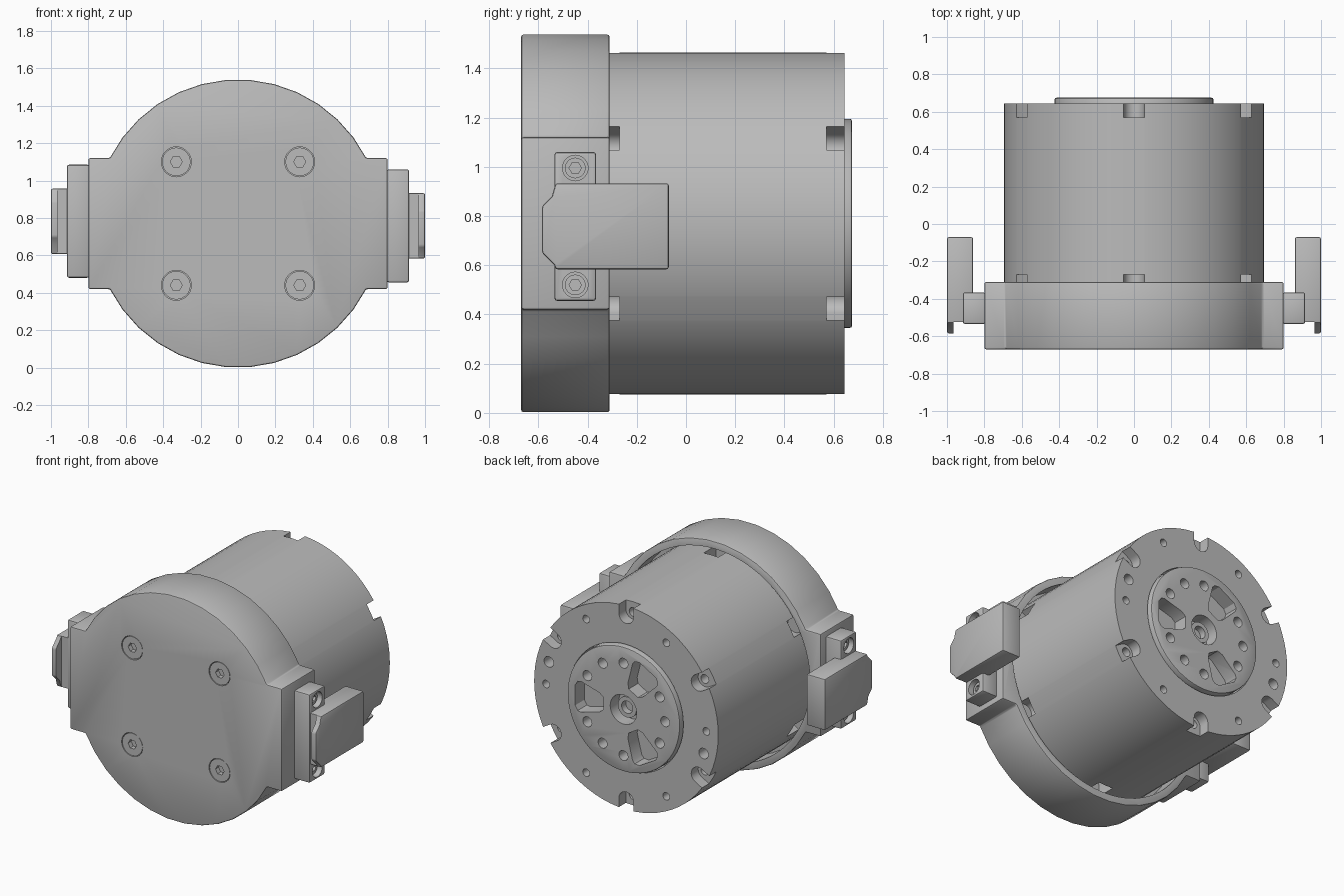
import bpy
import math

if "Cube" in bpy.data.objects:
    bpy.data.objects.remove(bpy.data.objects["Cube"])

AXIS_Z = 0.77  # height of the motor axis

metal = bpy.data.materials.new("grey_metal")
metal.use_nodes = True
GREY = (0.5, 0.5, 0.5, 1)
metal.diffuse_color = GREY
metal.node_tree.nodes["Principled BSDF"].inputs["Base Color"].default_value = GREY


def prism(name, pts, lo, hi, axis="Y", flip=1):
    """Extrude an outline along Y (points are x, z) or X (points are y, z)."""
    if axis == "Y":
        verts = [(u * flip, t, v * flip + AXIS_Z) for t in (lo, hi) for u, v in pts]
    else:
        verts = [(t * flip, u, v * flip + AXIS_Z) for t in (lo, hi) for u, v in pts]
    n = len(pts)
    faces = [tuple(range(n)), tuple(range(n, 2 * n))]
    faces += [(i, (i + 1) % n, (i + 1) % n + n, i + n) for i in range(n)]
    mesh = bpy.data.meshes.new(name)
    mesh.from_pydata(verts, [], faces)
    mesh.materials.append(metal)
    ob = bpy.data.objects.new(name, mesh)
    bpy.context.collection.objects.link(ob)
    select(ob)
    bpy.ops.object.mode_set(mode="EDIT")
    bpy.ops.mesh.select_all(action="SELECT")
    bpy.ops.mesh.normals_make_consistent(inside=False)
    bpy.ops.object.mode_set(mode="OBJECT")
    return ob


def select(ob):
    bpy.ops.object.select_all(action="DESELECT")
    ob.select_set(True)
    bpy.context.view_layer.objects.active = ob


def bevel(ob, width, segments=2):
    mod = ob.modifiers.new("bevel", "BEVEL")
    mod.width, mod.segments = width, segments
    mod.limit_method, mod.angle_limit = "ANGLE", math.radians(40)
    select(ob)
    bpy.ops.object.modifier_apply(modifier=mod.name)


def cut(ob, pts, lo, hi, axis="Y", flip=1):
    cutter = prism("cutter", pts, lo, hi, axis, flip)
    mod = ob.modifiers.new("cut", "BOOLEAN")
    mod.operation, mod.solver, mod.object = "DIFFERENCE", "EXACT", cutter
    select(ob)
    bpy.ops.object.modifier_apply(modifier=mod.name)
    bpy.data.objects.remove(cutter)


def smooth(ob):
    select(ob)
    bpy.ops.object.shade_smooth_by_angle(angle=math.radians(30))


def circle(r, u=0, v=0, n=20):
    return [(u + r * math.cos(math.tau * i / n), v + r * math.sin(math.tau * i / n))
            for i in range(n)]


def polar(r, deg):
    a = math.radians(deg)
    return r * math.cos(a), r * math.sin(a)


def turn(pts, deg):
    """Rotate an outline about the motor axis."""
    c, s = polar(1, deg)
    return [(u * c - v * s, u * s + v * c) for u, v in pts]


def rect(u0, u1, v0, v1):
    return [(u0, v0), (u1, v0), (u1, v1), (u0, v1)]


# Front cap: round cover with a square wing on each side
start = math.degrees(math.asin(0.35 / 0.77))
arc = [polar(0.77, start + (180 - 2 * start) * i / 13) for i in range(14)]
half = [(0.8, 0.35)] + arc + [(-0.8, 0.35)]
cap = prism("front_cap", half + [(-u, -v) for u, v in half], -0.67, -0.31)
bevel(cap, 0.01)
cut(cap, circle(0.72, n=64), -0.45, -0.2)

# Flush cap screws with hex sockets
for x in (-0.33, 0.33):
    for z in (-0.33, 0.33):
        cut(cap, circle(0.08, x, z, 28), -0.8, -0.63)
        screw = prism("cap_screw", circle(0.076, x, z, 28), -0.668, -0.62)
        cut(screw, circle(0.032, x, z, 6), -0.8, -0.635)
        smooth(screw)
smooth(cap)

# Main housing with a seat for the hub
housing = prism("housing", circle(0.695, n=72), -0.45, 0.645)
cut(housing, circle(0.432, n=64), 0.55, 0.8)

# Open-sided screw notches at both ends of the housing
slot = [(0.8, -0.055), (0.8, 0.055)]
slot += [(0.63 + u, v) for u, v in (polar(0.055, 90 + 18 * i) for i in range(11))]
for k in range(6):
    deg = 30 + 60 * k
    cut(housing, turn(slot, deg), 0.57, 0.8)
    cut(housing, circle(0.03, *polar(0.625, deg), 16), 0.48, 0.8)
    cut(housing, turn(slot, deg), -0.4, -0.27)
    cut(housing, circle(0.026, *polar(0.605, deg + 30), 16), 0.55, 0.8)
for deg in (15, 195):
    cut(housing, circle(0.036, *polar(0.605, deg), 18), 0.55, 0.8)
smooth(housing)

# Output hub with bolt circle, three wedge pockets and a centre bore
hub = prism("output_hub", circle(0.425, n=64), 0.54, 0.675)
bevel(hub, 0.01)
for k in range(3):
    for step in (30, 60, 90):
        cut(hub, circle(0.034, *polar(0.315, step + 120 * k), 18), 0.6, 0.8)
    wedge = [(0.15, -0.04), (0.18, -0.065), (0.32, -0.105), (0.345, -0.1), (0.365, -0.07)]
    wedge += [(u, -v) for u, v in reversed(wedge)]
    cut(hub, turn(wedge, 120 * k), 0.575, 0.8)
cut(hub, circle(0.1, n=32), 0.58, 0.8)
smooth(hub)

# Sleeve inside the centre bore
sleeve = prism("centre_sleeve", circle(0.07, n=32), 0.57, 0.635)
cut(sleeve, circle(0.042, n=24), 0.59, 0.8)
smooth(sleeve)

# Side connectors, each turned half a revolution from the other
for side, flip in (("left", 1), ("right", -1)):
    mount = prism(side + "_connector_mount", rect(-0.535, -0.365, -0.315, 0.29),
                  0.795, 0.915, "X", flip)
    bevel(mount, 0.012)
    for z in (-0.25, 0.225):
        cut(mount, circle(0.052, -0.45, z, 24), 0.87, 1.1, "X", flip)
        bolt = prism(side + "_mount_bolt", circle(0.042, -0.45, z, 24), 0.86, 0.885, "X", flip)
        cut(bolt, circle(0.025, -0.45, z, 6), 0.87, 1.1, "X", flip)
        smooth(bolt)
    smooth(mount)

    nose = [(-0.07, 0.163), (-0.53, 0.163), (-0.545, 0.11), (-0.585, 0.07),
            (-0.585, -0.12), (-0.535, -0.17), (-0.53, -0.187), (-0.07, -0.187)]
    plug = prism(side + "_connector", nose, 0.86, 1.0, "X", flip)
    bevel(plug, 0.01)
    cut(plug, rect(-0.7, -0.525, -0.4, 0.4), 0.8, 0.965, "X", flip)
    smooth(plug)
